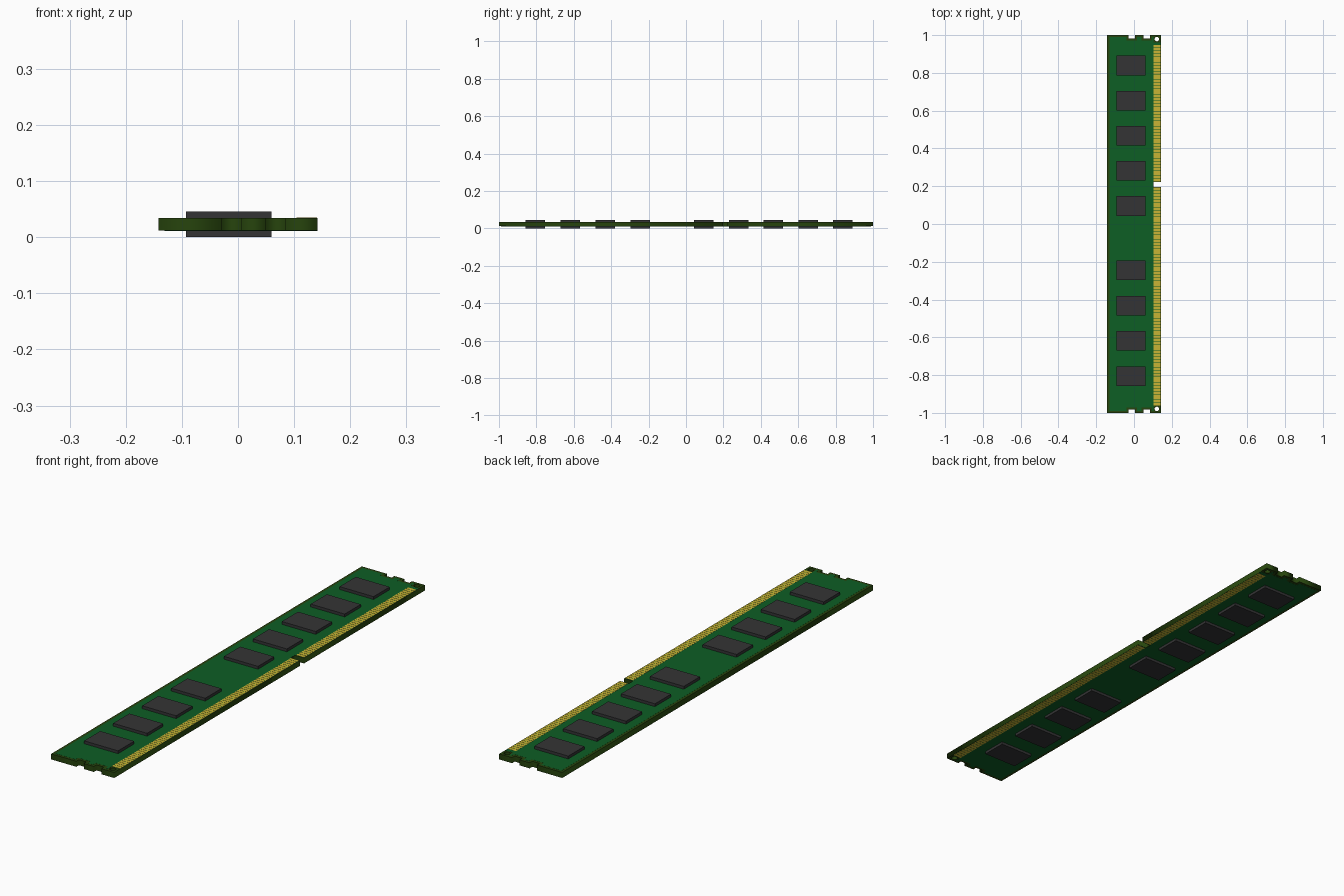
import bpy, bmesh, math

cube = bpy.data.objects.get("Cube")
if cube:
    bpy.data.objects.remove(cube, do_unlink=True)


def material(name, colour):
    m = bpy.data.materials.new(name)
    m.use_nodes = True
    m.diffuse_color = (*colour, 1)
    m.node_tree.nodes["Principled BSDF"].inputs["Base Color"].default_value = (*colour, 1)
    return m


GREEN = material("circuit green", (0.004, 0.112, 0.018))
OLIVE = material("board edge olive", (0.020, 0.058, 0.004))
GOLD = material("contact gold", (0.58, 0.46, 0.035))
BLACK = material("chip charcoal", (0.034, 0.034, 0.035))

HALF_W, HALF_L = 0.142, 1.0
BOTTOM, TOP = 0.0115, 0.034
NOTCHES = [(-0.029, 0.005), (0.05, 0.084)]
KEY_LOW, KEY_HIGH, KEY_X = 0.195, 0.222, 0.102


def end_edge(inset):
    """Left-to-right edge of one end, with its two square notches."""
    y = HALF_L - inset
    floor = HALF_L - 0.017 - inset
    pts = [(-HALF_W + inset, y)]
    for a, b in NOTCHES:
        a, b = a - inset, b + inset
        pts += [(a, y), (a, floor), (b, floor), (b, y)]
    return pts


def slab(name, outline, z0, z1, mat, holes=()):
    """Flat plate from a closed outline, with round holes."""
    curve = bpy.data.curves.new(name, "CURVE")
    curve.dimensions = "2D"
    curve.fill_mode = "BOTH"
    curve.extrude = (z1 - z0) / 2
    loops = [outline]
    for cx, cy, r in holes:
        angles = [math.tau * i / 16 for i in range(16)]
        loops.append([(cx + r * math.cos(a), cy + r * math.sin(a)) for a in angles])
    for loop in loops:
        spline = curve.splines.new("POLY")
        spline.points.add(len(loop) - 1)
        for p, (x, y) in zip(spline.points, loop):
            p.co = (x, y, 0, 1)
        spline.use_cyclic_u = True
    ob = bpy.data.objects.new(name, curve)
    ob.location.z = (z0 + z1) / 2
    bpy.context.collection.objects.link(ob)
    curve.materials.append(mat)
    bpy.ops.object.select_all(action="DESELECT")
    ob.select_set(True)
    bpy.context.view_layer.objects.active = ob
    bpy.ops.object.convert(target="MESH")


def boxes(name, bounds, mat):
    """One object made of many axis-aligned boxes."""
    bm = bmesh.new()
    for lo, hi in bounds:
        verts = bmesh.ops.create_cube(bm, size=1)["verts"]
        for v in verts:
            v.co = [(l + h) / 2 + c * (h - l) for l, h, c in zip(lo, hi, v.co)]
    mesh = bpy.data.meshes.new(name)
    bm.to_mesh(mesh)
    bm.free()
    mesh.materials.append(mat)
    bpy.context.collection.objects.link(bpy.data.objects.new(name, mesh))


def key_slot(x, gap):
    return [(x, KEY_HIGH + gap), (KEY_X - gap, KEY_HIGH + gap),
            (KEY_X - gap, KEY_LOW - gap), (x, KEY_LOW - gap)]


def mirrored(edge):
    return [(x, -y) for x, y in reversed(edge)]


# Board with end notches, key slot and corner holes
edge = end_edge(0) + [(HALF_W, HALF_L)]
slab("circuit_board", edge + key_slot(HALF_W, 0) + mirrored(edge), BOTTOM, TOP, OLIVE,
     [(0.121, s * 0.979, 0.012) for s in (-1, 1)])

# Green coating, leaving a dark rim and dark corners around the holes
RIM = 0.011
x_edge = HALF_W - 0.0005
edge = end_edge(RIM) + [(0.104, HALF_L - RIM), (0.104, 0.962), (x_edge, 0.962)]
coating = edge + key_slot(x_edge, 0.001) + mirrored(edge)

# Contact fingers on both sides of the key slot
PITCH, FINGER = 0.0154, 0.0132
finger_ys = [KEY_LOW - 0.003 - FINGER - i * PITCH for i in range(75)]
finger_ys += [KEY_HIGH + 0.003 + i * PITCH for i in range(47)]

# Memory chips in a group of five and a group of four
chip_ys = [0.095 + 0.186 * i for i in range(5)] + [-0.245 - 0.187 * i for i in range(4)]

for side, coat, finger, chip in (
        ("top", (TOP, TOP + 0.0004), (TOP, TOP + 0.0009), (TOP, 0.046)),
        ("bottom", (BOTTOM - 0.0004, BOTTOM), (BOTTOM - 0.0009, BOTTOM), (0, BOTTOM))):
    slab(side + "_coating", coating, *coat, GREEN)
    boxes(side + "_contacts",
          [((0.104, y, finger[0]), (HALF_W - 0.001, y + FINGER, finger[1])) for y in finger_ys], GOLD)
    boxes(side + "_chips",
          [((-0.093, y - 0.052, chip[0]), (0.06, y + 0.052, chip[1])) for y in chip_ys], BLACK)
